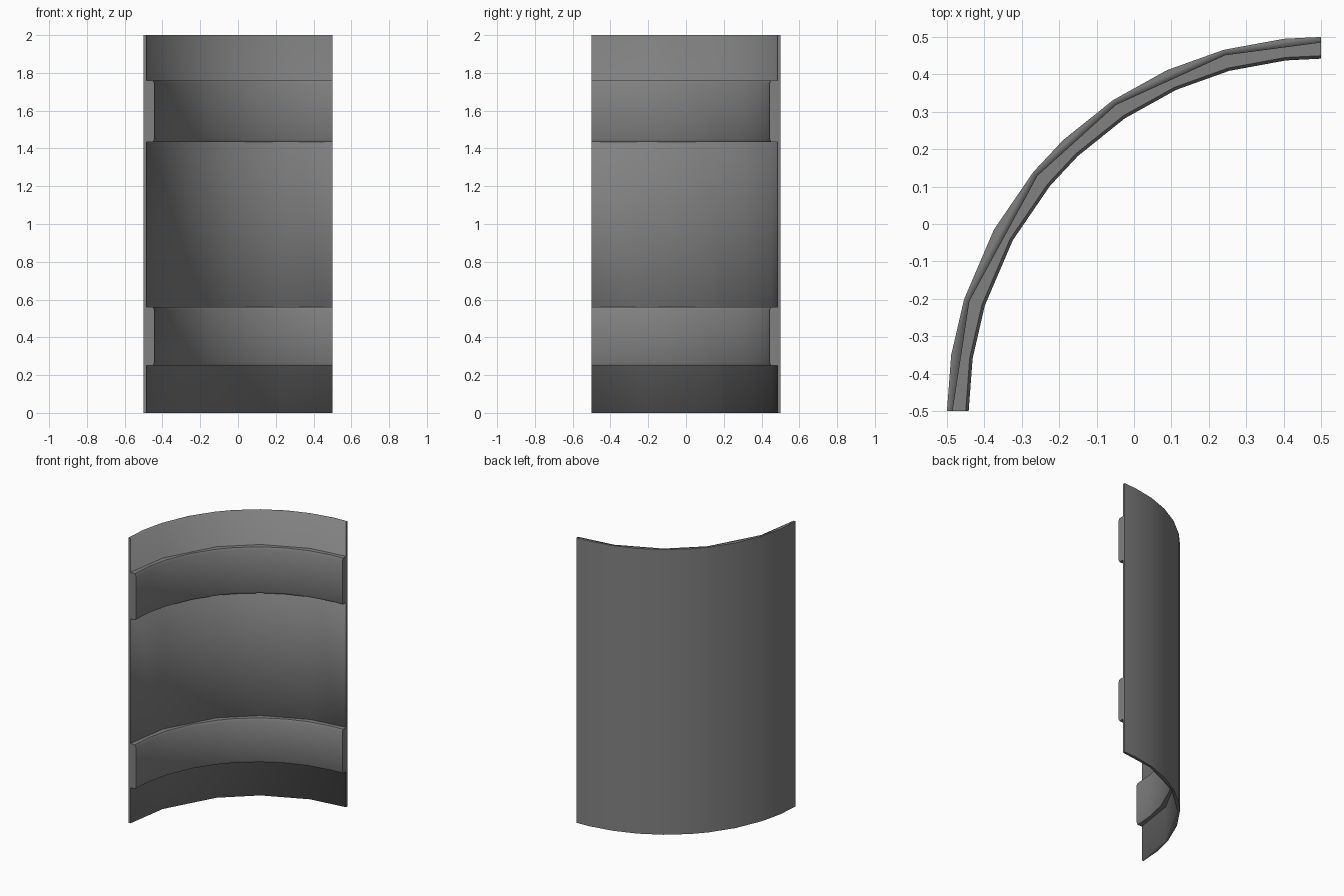
import bpy, bmesh
from math import cos, sin, radians

cube = bpy.data.objects.get("Cube")
if cube:
    bpy.data.objects.remove(cube, do_unlink=True)

HEIGHT, OUTER, INNER, RIB = 2.0, 1.0, 0.985, 0.942
FINE = [0, 8.6, 17.4, 29, 39.7, 46.4, 56.2, 65.7, 74.9, 84.3, 90]
COARSE = FINE[::2]

grey = bpy.data.materials.new("grey metal")
grey.use_nodes = True
colour = (0.22, 0.22, 0.22, 1)
grey.diffuse_color = colour
grey.node_tree.nodes["Principled BSDF"].inputs["Base Color"].default_value = colour


def arc_point(radius, angle, z):
    a = radians(angle)
    return (0.5 - radius * cos(a), -0.5 + radius * sin(a), z)


def make_object(name, bm):
    bmesh.ops.recalc_face_normals(bm, faces=bm.faces)
    mesh = bpy.data.meshes.new(name)
    bm.to_mesh(mesh)
    bm.free()
    mesh.materials.append(grey)
    obj = bpy.data.objects.new(name, mesh)
    bpy.context.collection.objects.link(obj)
    return obj


# Curved panel: finely faceted outside, coarser inside
bm = bmesh.new()
outline = [arc_point(OUTER, a, 0) for a in FINE]
outline += [arc_point(INNER, a, 0) for a in reversed(COARSE)]
base = bm.faces.new([bm.verts.new(p) for p in outline])
top = bmesh.ops.extrude_face_region(bm, geom=[base], use_keep_orig=True)["geom"]
bmesh.ops.translate(bm, vec=(0, 0, HEIGHT),
                    verts=[v for v in top if isinstance(v, bmesh.types.BMVert)])


def on_outside(v):
    return (v.co.x - 0.5) ** 2 + (v.co.y + 0.5) ** 2 > 0.99


# Inner wall blends softly into the rims, outer edges and ends stay crisp
for f in bm.faces:
    f.smooth = True
for e in bm.edges:
    rim = abs(e.verts[0].co.z - e.verts[1].co.z) < 0.01
    outside = all(on_outside(v) for v in e.verts)
    at_end = all(v.co.x > 0.499 or v.co.y < -0.499 for v in e.verts)
    e.smooth = not ((rim and outside) or at_end)
make_object("curved_panel", bm)


# Raised inner ribs with chamfered corners
def make_rib(name, low, high, chamfer=0.016):
    section = [(INNER, low), (RIB + chamfer / 2, low), (RIB, low + chamfer),
               (RIB, high - chamfer), (RIB + chamfer / 2, high), (INNER, high)]
    bm = bmesh.new()
    rings = [[bm.verts.new(arc_point(r, a, z)) for r, z in section] for a in FINE]
    n = len(section)
    for one, two in zip(rings, rings[1:]):
        for i in range(n):
            j = (i + 1) % n
            bm.faces.new((one[i], one[j], two[j], two[i]))
    bm.faces.new(rings[0])
    bm.faces.new(rings[-1])
    obj = make_object(name, bm)
    bpy.ops.object.select_all(action="DESELECT")
    obj.select_set(True)
    bpy.context.view_layer.objects.active = obj
    bpy.ops.object.shade_smooth_by_angle(angle=radians(40))


make_rib("lower_rib", 0.25, 0.56)
make_rib("upper_rib", 1.435, 1.76)
